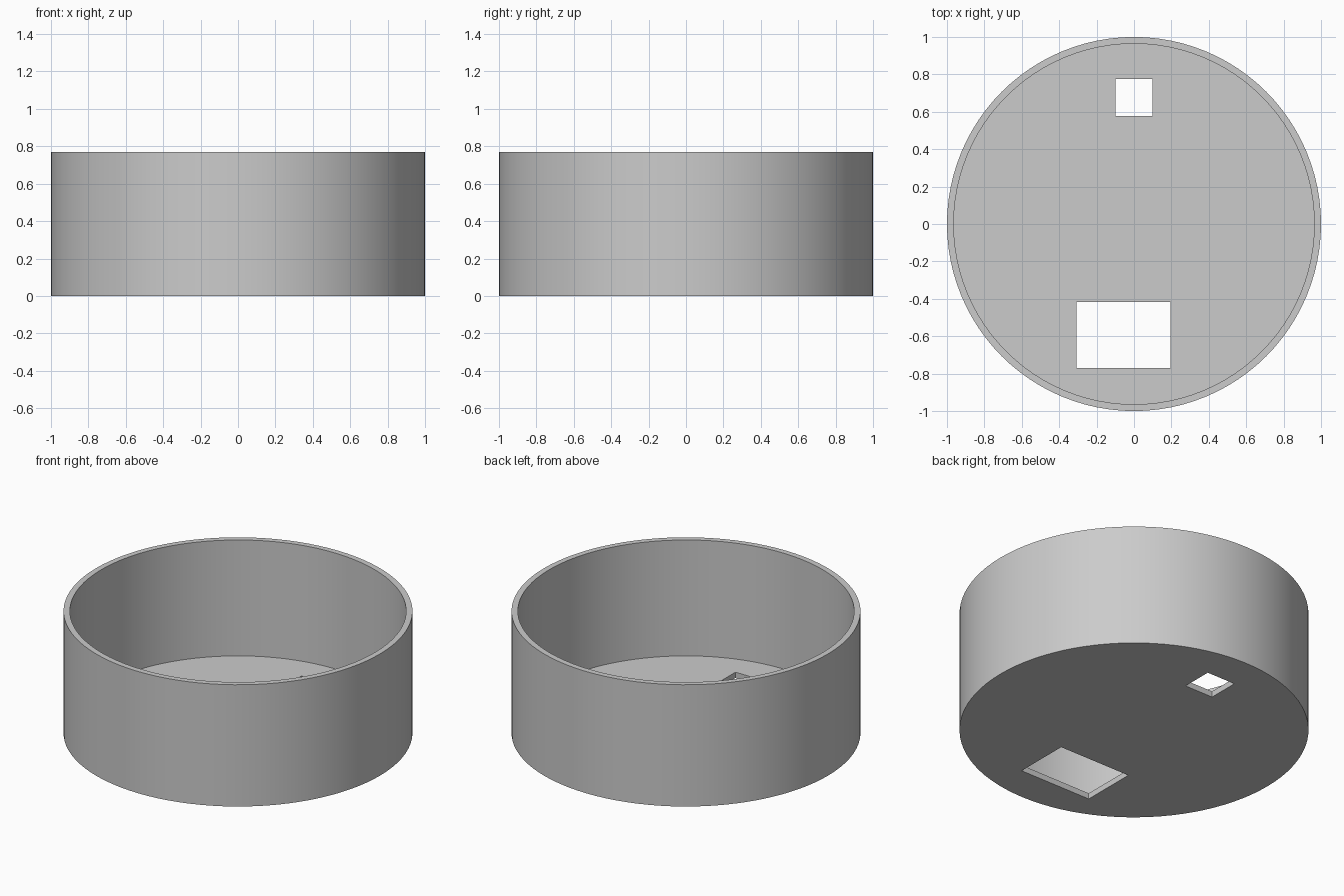
import bpy

if "Cube" in bpy.data.objects:
    bpy.data.objects.remove(bpy.data.objects["Cube"])

HEIGHT, WALL, FLOOR, SIDES = 0.77, 0.036, 0.037, 96

grey = bpy.data.materials.new("plain grey")
grey.diffuse_color = (0.6, 0.6, 0.6, 1)
grey.use_nodes = True
grey.node_tree.nodes["Principled BSDF"].inputs["Base Color"].default_value = grey.diffuse_color


def cylinder(name, radius, z0, z1):
    bpy.ops.mesh.primitive_cylinder_add(vertices=SIDES, radius=radius, depth=z1 - z0,
                                        location=(0, 0, (z0 + z1) / 2))
    bpy.context.object.name = name
    return bpy.context.object


def box(name, x0, x1, y0, y1):
    bpy.ops.mesh.primitive_cube_add(size=1, location=((x0 + x1) / 2, (y0 + y1) / 2, 0))
    ob = bpy.context.object
    ob.name = name
    ob.scale = (x1 - x0, y1 - y0, 0.3)
    return ob


# Round open-topped tub
tub = cylinder("round_tub", 1, 0, HEIGHT)
tub.data.materials.append(grey)

# Hollow interior, large front opening and small back opening in the floor
cutters = [
    cylinder("interior_cutter", 1 - WALL, FLOOR, HEIGHT + 0.2),
    box("front_opening_cutter", -0.308, 0.194, -0.771, -0.418),
    box("back_opening_cutter", -0.099, 0.099, 0.578, 0.776),
]
for cutter in cutters:
    cutter.data.materials.append(grey)
    mod = tub.modifiers.new(cutter.name, 'BOOLEAN')
    mod.operation = 'DIFFERENCE'
    mod.solver = 'EXACT'
    mod.object = cutter

# Apply the cuts, then remove the cutters
bpy.ops.object.select_all(action='DESELECT')
bpy.context.view_layer.objects.active = tub
tub.select_set(True)
for cutter in cutters:
    bpy.ops.object.modifier_apply(modifier=cutter.name)
    bpy.data.objects.remove(cutter)

# Smooth round walls with crisp rims
bpy.ops.object.shade_smooth_by_angle(angle=0.5)
